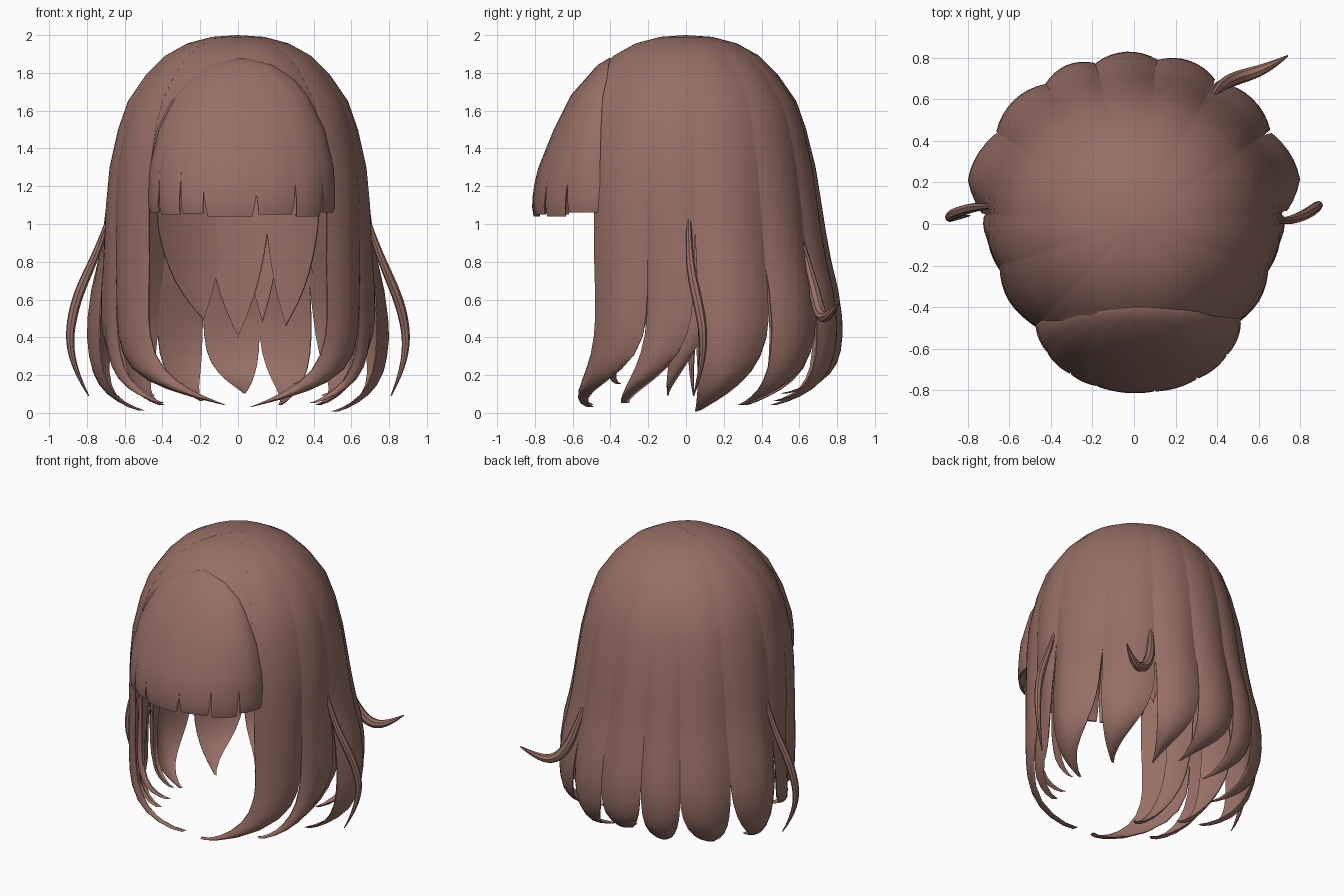
import bpy, bmesh, math
from mathutils import Vector

if "Cube" in bpy.data.objects:
    bpy.data.objects.remove(bpy.data.objects["Cube"])

hair = bpy.data.materials.new("brown hair")
hair.diffuse_color = (0.31, 0.16, 0.13, 1)
hair.use_nodes = True
hair.node_tree.nodes["Principled BSDF"].inputs["Base Color"].default_value = hair.diffuse_color

# (z, radius, extra flare towards the back) from the crown to the curled tip
DOME = [(2.0, 0.0, 0), (1.99, .14, 0), (1.955, .27, 0), (1.89, .385, 0), (1.79, .485, 0),
        (1.65, .58, 0), (1.5, .632, 0), (1.3, .672, .005), (1.1, .685, .02), (.95, .685, .04),
        (.8, .685, .065), (.65, .685, .1), (.5, .685, .12), (.4, .683, .125), (.3, .678, .12),
        (.22, .668, .11), (.15, .65, .09), (.1, .625, .07), (.06, .59, .045), (.03, .55, .02),
        (.012, .51, 0)]
# (z, half width, depth, base y) of the bangs
BANGS = [(1.88, .02, .005, -.40), (1.84, .17, .06, -.41), (1.76, .285, .12, -.42),
         (1.68, .35, .17, -.44), (1.5, .44, .25, -.45), (1.3, .487, .325, -.455),
         (1.22, .492, .345, -.455), (1.15, .495, .355, -.455), (1.09, .495, .358, -.455),
         (1.04, .485, .35, -.455)]


def dome_point(row, angle, off):
    z, r, flare = row
    a = math.radians(angle)
    f = min(1, max(0, (math.sin(a) + .12) / .38))
    k = min(1, (2 - z) / .5)
    r = max(0, r + flare * f + off * k)
    return Vector((r * math.cos(a), r * math.sin(a), z + off * (1 - k)))


def bangs_point(row, angle, off):
    z, w, d, y = row
    a = math.radians(angle)
    w, d = max(.005, w + off), max(.003, d + off)
    return Vector((.02 + w * math.cos(a), y + d * math.sin(a), z))


def finish(ob):
    ob.data.materials.append(hair)
    bpy.ops.object.select_all(action='DESELECT')
    ob.select_set(True)
    bpy.context.view_layer.objects.active = ob
    bpy.ops.object.shade_smooth_by_angle(angle=math.radians(42))


def lock(name, point, rows, a0, a1, tip, split, end, lift=0, thick=.045, bulge=.032,
         power=5, sweep=5, off=0, n=8, cut=None):
    """Closed lock between two angles; narrows below z = split towards the tip angle."""
    bm = bmesh.new()
    rings = []
    low = rows[-1][0]
    for row in rows:
        z = row[0]
        q = min(1, max(0, (split - z) / (split - low))) if split > low else 0
        width = (a1 - a0) * (1 - (1 - end) * q ** power - .06 * min(1, 3 * q))
        mid = (a0 + a1) / 2 + (tip - (a0 + a1) / 2) * q ** sweep
        b = bulge * min(1, .25 + max(0, 1.5 - z)) * min(1, (2.02 - z) * 3)
        outer, inner = [], []
        for i in range(n + 1):
            s = 2 * i / n - 1
            h = 1 - s * s
            ang = mid + s * width / 2
            o = off + b * (h - .3)
            for side, dist in ((outer, o), (inner, o - .006 - thick * h * (1 - .6 * q))):
                p = point(row, ang, dist)
                p.z += lift * q ** 2
                side.append(bm.verts.new(p))
        rings.append(outer + inner[::-1])
    m = len(rings[0])
    for A, B in zip(rings, rings[1:]):
        for i in range(m):
            bm.faces.new((A[i], A[(i + 1) % m], B[(i + 1) % m], B[i]))
    bm.faces.new(rings[0])
    bm.faces.new(rings[-1])
    if cut is not None:
        bmesh.ops.bisect_plane(bm, geom=bm.verts[:] + bm.edges[:] + bm.faces[:],
                               plane_co=(0, cut, 0), plane_no=(0, -1, 0), clear_outer=True)
    bmesh.ops.remove_doubles(bm, verts=bm.verts[:], dist=.0005)
    bmesh.ops.recalc_face_normals(bm, faces=bm.faces[:])
    me = bpy.data.meshes.new(name)
    bm.to_mesh(me)
    bm.free()
    ob = bpy.data.objects.new(name, me)
    bpy.context.collection.objects.link(ob)
    finish(ob)


# long outer locks around sides and back: start, end, tip angle, split height, tip lift
LONG = [(-46, -17, -82, .8, .02), (-18, 4, -40, .95, .04), (4, 35, 6, .95, -.005),
        (34, 61, 34, .9, .03), (60, 83, 64, .8, .03), (81, 104, 86, .7, .09),
        (103, 123, 112, .7, .05), (121, 147, 142, .8, .03), (145, 177, 172, .95, .0),
        (176, 198, 218, .95, .04), (197, 226, 262, .8, .03)]
for i, (a0, a1, tip, split, lift) in enumerate(LONG):
    lock(f"long_lock_{i}", dome_point, DOME, a0, a1, tip, split, .1, lift)

# front of the cap on both sides of the parting, cut off where the bangs begin
for i, (a0, a1) in enumerate(((-90, -45), (-135, -90))):
    lock(f"front_cap_{i}", dome_point, DOME[:9], a0, a1, 0, 0, 1, n=20, bulge=.06, cut=-.465)

# thinner locks tucked behind the side locks
for i, (a0, a1, tip, lift) in enumerate([(-30, -12, -50, .14), (-6, 14, -12, .08),
                                         (192, 210, 230, .14), (166, 186, 192, .08)]):
    lock(f"under_lock_{i}", dome_point, DOME[7:], a0, a1, tip, 1.0, .06, lift, off=-.05,
         thick=.03, power=3, sweep=3)

# short pointed layer at the nape
for i, (a0, a1, tip, low) in enumerate([(43, 75, 63, .46), (68, 87, 77, .48),
                                        (74, 107, 90, .4), (97, 137, 109, .49)]):
    rows = [(1.3 - (1.3 - low) * k / 12, .6 - .003 * k, 0) for k in range(13)]
    lock(f"nape_lock_{i}", dome_point, rows, a0, a1, tip, 1.02, .04, thick=.015, bulge=.008,
         power=2, sweep=2, off=.02 if i == 1 else 0)

# bangs: clumps side by side with small notches at the hem
edges = [180, 207, 229, 246, 279, 305, 330, 360]
for i, (a0, a1) in enumerate(zip(edges, edges[1:])):
    lock(f"bangs_clump_{i}", bangs_point, BANGS, a0, a1, (a0 + a1) / 2,
         (1.16, 1.24, 1.16, 1.13, 1.16, 1.2, 1.2)[i], .93,
         lift=(.02, .01, .015, 0, .01, .0, .02)[i], thick=.03, bulge=.006, power=2)


# loose strands that stand off the hair
def strand(name, pts, size):
    cu = bpy.data.curves.new(name, 'CURVE')
    cu.dimensions = '3D'
    cu.bevel_depth = size
    cu.bevel_resolution = 2
    cu.resolution_u = 6
    cu.use_fill_caps = True
    sp = cu.splines.new('NURBS')
    sp.points.add(len(pts) - 1)
    for k, p in enumerate(pts):
        sp.points[k].co = (*p, 1)
        sp.points[k].radius = max(.08, math.sin(math.pi * (k + .3) / (len(pts) - .5)))
    sp.use_endpoint_u = True
    sp.order_u = 4
    ob = bpy.data.objects.new(name, cu)
    bpy.context.collection.objects.link(ob)
    bpy.ops.object.select_all(action='DESELECT')
    ob.select_set(True)
    bpy.context.view_layer.objects.active = ob
    bpy.ops.object.convert(target='MESH')
    finish(bpy.context.view_layer.objects.active)


strand("right_strand", [(.65, .02, 1.15), (.72, .01, .9), (.81, .03, .7), (.89, .09, .5),
                        (.90, .10, .28), (.81, .04, .09)], .028)
strand("left_strand", [(-.65, .08, 1.15), (-.72, .09, .9), (-.82, .07, .7), (-.89, .04, .5),
                       (-.90, .02, .28), (-.79, .04, .09)], .028)
strand("back_strand", [(.35, .57, 1.05), (.39, .64, .8), (.44, .69, .6), (.56, .72, .48),
                       (.66, .76, .52), (.74, .81, .58)], .035)
